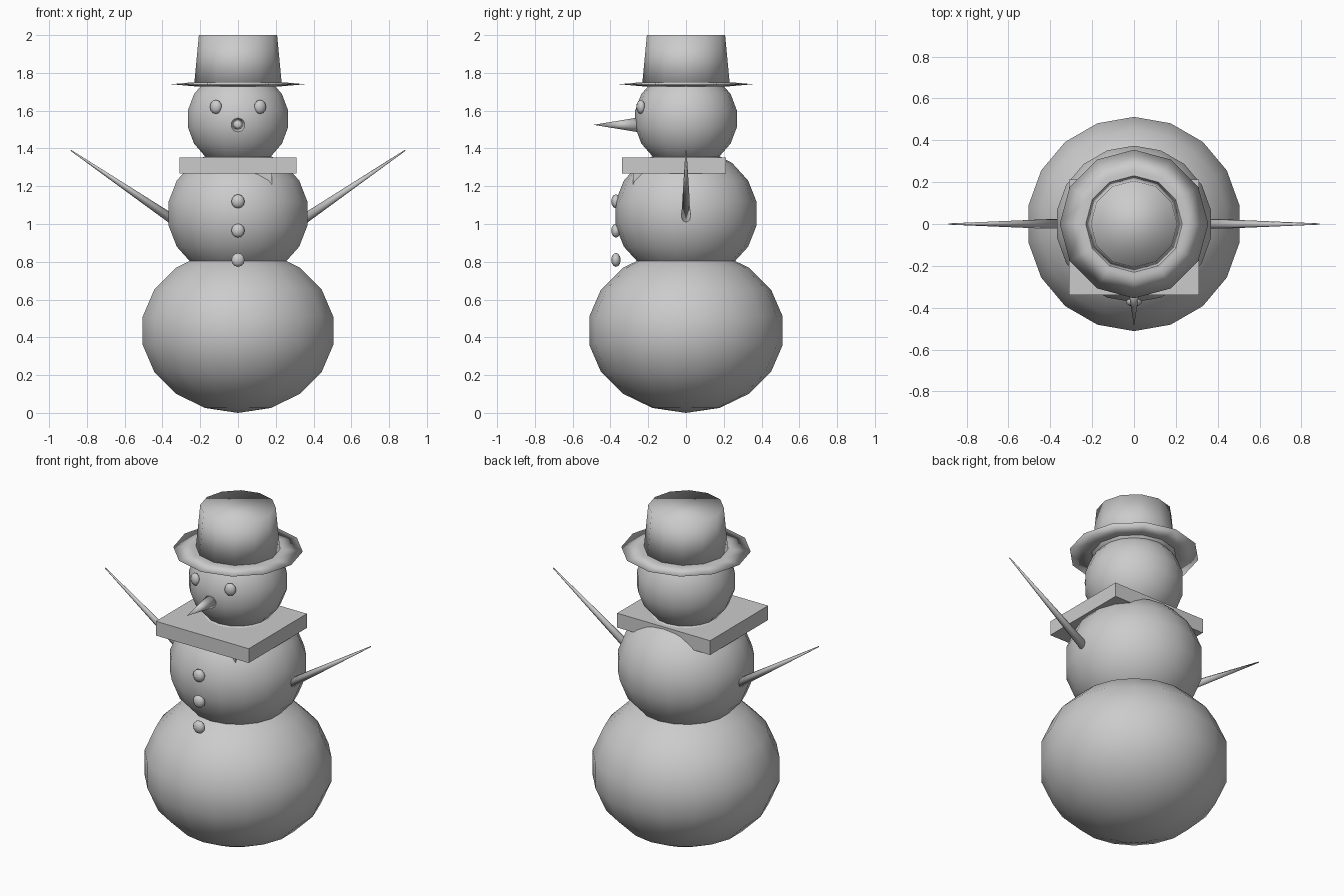
import bpy, bmesh, math
from mathutils import Matrix, Vector

if "Cube" in bpy.data.objects:
    bpy.data.objects.remove(bpy.data.objects["Cube"])


def finish(name, bm, smooth=True):
    mesh = bpy.data.meshes.new(name)
    for f in bm.faces:
        f.smooth = smooth
    bm.to_mesh(mesh)
    bm.free()
    obj = bpy.data.objects.new(name, mesh)
    bpy.context.collection.objects.link(obj)
    return obj


def ball(name, center, size, segs, rings, turn=0.0):
    bm = bmesh.new()
    mat = (Matrix.Translation(center) @ Matrix.Rotation(turn, 4, 'Z')
           @ Matrix.Diagonal((*size, 1)))
    bmesh.ops.create_uvsphere(bm, u_segments=segs, v_segments=rings, radius=1, matrix=mat)
    return finish(name, bm)


def taper(name, start, end, r1, r2, sides):
    a, b = Vector(start), Vector(end)
    d = b - a
    rot = d.to_track_quat('Z', 'Y').to_matrix().to_4x4()
    bm = bmesh.new()
    bmesh.ops.create_cone(bm, cap_ends=True, segments=sides, radius1=r1, radius2=r2,
                          depth=d.length, matrix=Matrix.Translation((a + b) / 2) @ rot)
    return finish(name, bm)


def box(name, lo, hi):
    lo, hi = Vector(lo), Vector(hi)
    bm = bmesh.new()
    bmesh.ops.create_cube(bm, size=1, matrix=Matrix.Translation((lo + hi) / 2)
                          @ Matrix.Diagonal((*(hi - lo), 1)))
    return finish(name, bm, smooth=False)


# Three stacked snowballs
ball("body_lower", (0, 0, 0.435), (0.52, 0.52, 0.435), 18, 9)
ball("body_middle", (0, 0, 1.055), (0.38, 0.38, 0.35), 18, 9)
ball("head", (0, 0, 1.557), (0.273, 0.273, 0.262), 18, 9)

# Hat: thin lens brim and tapered crown
ball("hat_brim", (0, 0, 1.74), (0.355, 0.355, 0.013), 12, 4)
taper("hat_crown", (0, 0, 1.728), (0, 0, 2.0), 0.233, 0.207, 12)

# Scarf slab and its hanging tail
box("scarf", (-0.31, -0.34, 1.267), (0.31, 0.213, 1.353))
box("scarf_tail", (0.08, -0.28, 1.0), (0.18, -0.22, 1.29))

# Nose
taper("nose", (0, -0.24, 1.525), (0, -0.49, 1.525), 0.041, 0.0, 10)

# Buttons
for i, z in enumerate((1.12, 0.965, 0.81)):
    ball(f"button_{i + 1}", (0, -0.371, z), (0.037, 0.025, 0.037), 10, 6)

# Eyes and arms, one per side
for side, s in (("left", -1), ("right", 1)):
    ball(f"eye_{side}", (s * 0.117, -0.24, 1.62), (0.033, 0.022, 0.037), 10, 6,
         turn=s * math.radians(20))
    taper(f"arm_{side}", (s * 0.34, 0, 1.02), (s * 0.885, 0, 1.39), 0.026, 0.003, 8)
